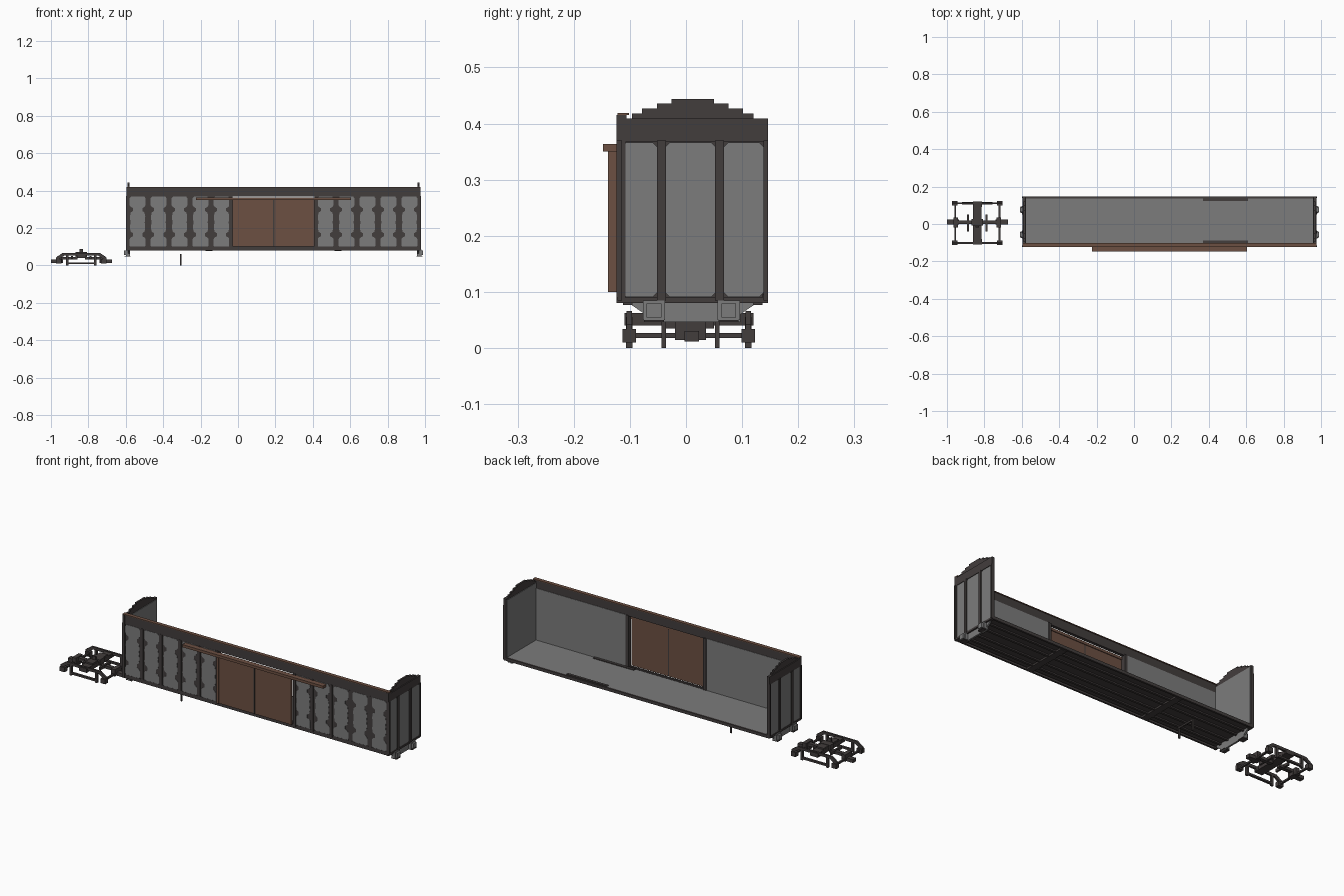
import bpy, bmesh
from mathutils import Vector

cube = bpy.data.objects.get("Cube")
if cube:
    bpy.data.objects.remove(cube)

CX, CY = 0.19, 0.012       # middle of the wagon body
HALF = 0.785               # half length of the body
TX, TY = -0.838, 0.005     # middle of the detached truck


def material(name, rgb):
    m = bpy.data.materials.new(name)
    m.use_nodes = True
    m.diffuse_color = (*rgb, 1)
    m.node_tree.nodes["Principled BSDF"].inputs["Base Color"].default_value = (*rgb, 1)
    return m


DARK = material("dark_iron", (0.055, 0.047, 0.046))
GREY = material("panel_grey", (0.2, 0.2, 0.2))
BROWN = material("door_brown", (0.15, 0.08, 0.055))


def finish(name, bm, mat):
    bmesh.ops.recalc_face_normals(bm, faces=bm.faces)
    mesh = bpy.data.meshes.new(name)
    bm.to_mesh(mesh)
    bm.free()
    mesh.materials.append(mat)
    ob = bpy.data.objects.new(name, mesh)
    bpy.context.collection.objects.link(ob)
    return ob


def box(name, x, y, z, mat):
    """Box from three (low, high) ranges."""
    bm = bmesh.new()
    bmesh.ops.create_cube(bm, size=1)
    for v in bm.verts:
        v.co = [(r[0] + r[1]) / 2 + c * (r[1] - r[0]) for r, c in zip((x, y, z), v.co)]
    return finish(name, bm, mat)


def prism(name, points, axis, low, high, mat):
    """Extrude a (horizontal, z) outline along x or y."""
    bm = bmesh.new()
    place = (lambda h, z: (low, h, z)) if axis == "x" else (lambda h, z: (h, low, z))
    face = bm.faces.new([bm.verts.new(place(h, z)) for h, z in points])
    ext = bmesh.ops.extrude_face_region(bm, geom=[face])
    step = Vector((high - low, 0, 0) if axis == "x" else (0, high - low, 0))
    bmesh.ops.translate(bm, vec=step, verts=[g for g in ext["geom"] if isinstance(g, bmesh.types.BMVert)])
    return finish(name, bm, mat)


def mirrored(half, centre):
    """Close a right-hand (half width, z) profile symmetrically."""
    return [(centre + h, z) for h, z in half] + [(centre - h, z) for h, z in reversed(half)]


def span(centre, half):
    return (centre - half, centre + half)


def along(side, a, b):
    """Range of x measured from the body middle toward one end."""
    return tuple(sorted((CX + side * a, CX + side * b)))


# Floor and underframe
box("floor", span(CX, 0.772), (-0.106, 0.136), (0.09, 0.096), GREY)
box("floor_underside", span(CX, 0.772), (-0.106, 0.136), (0.086, 0.0899), DARK)
box("back_sill", span(CX, HALF), (0.136, 0.146), (0.08, 0.096), DARK)
box("front_sill", span(CX, HALF), (-0.122, -0.112), (0.08, 0.1), DARK)
for i, y in enumerate((-0.07, -0.02, 0.044, 0.094)):
    box(f"stringer_{i}", span(CX, 0.77), span(y, 0.006), (0.079, 0.087), DARK)
for side in (-1, 1):
    box("cross_bearer", span(CX + side * 0.345, 0.018), (-0.112, 0.136), (0.077, 0.088), DARK)
for y in (-0.096, 0.13):
    box("floor_strip", (0.37, 0.61), span(y, 0.007), (0.096, 0.1), DARK)

# Brake hanger below the floor
for y in (-0.04, 0.056):
    box("hanger_post", span(-0.305, 0.004), span(y, 0.004), (0, 0.06), DARK)
box("hanger_bar", span(-0.305, 0.004), (-0.04, 0.056), (0.05, 0.058), DARK)

# Front wall: a half of plain wall on each side of the door opening
for side in (-1, 1):
    box("front_wall", along(side, 0.225, HALF), (-0.12, -0.108), (0.09, 0.375), DARK)
    box("inner_lining", along(side, 0.235, 0.772), (-0.1079, -0.104), (0.096, 0.372), GREY)
    box("door_post", along(side, 0.22, 0.237), (-0.124, -0.101), (0.09, 0.372), DARK)
    box("corner_post", along(side, 0.772, HALF), (-0.124, -0.108), (0.08, 0.415), DARK)
box("top_chord", span(CX, HALF), (-0.122, -0.106), (0.368, 0.415), DARK)
box("top_cap", span(CX, HALF), (-0.122, -0.102), (0.415, 0.419), BROWN)

# Pressed side panels: three lobes joined by necks
LOBES = [(0.036, 0.097), (0.043, 0.106), (0.043, 0.14), (0.036, 0.15), (0.025, 0.155), (0.025, 0.172),
         (0.037, 0.18), (0.041, 0.2), (0.038, 0.23), (0.041, 0.26), (0.037, 0.282), (0.025, 0.29),
         (0.025, 0.306), (0.036, 0.312), (0.043, 0.322), (0.043, 0.358), (0.036, 0.367)]
for side in (-1, 1):
    for i in range(5):
        x = CX + side * (0.278 + 0.1122 * i)
        prism(f"side_panel_{i}", mirrored(LOBES, x), "y", -0.1215, -0.1195, GREY)
        box(f"side_rib_{i}", span(x + side * 0.056, 0.006), (-0.1235, -0.119), (0.09, 0.37), DARK)

# Sliding door pair and its rail
for side in (-1, 1):
    box("door_leaf", along(side, 0.003, 0.219), (-0.134, -0.124), (0.1, 0.357), BROWN)
    box("door_stile", along(side, 0.207, 0.219), (-0.139, -0.134), (0.1, 0.357), BROWN)
box("door_seam", span(CX, 0.004), (-0.136, -0.126), (0.1, 0.355), DARK)
box("door_rail", span(CX, 0.415), (-0.148, -0.12), (0.35, 0.364), BROWN)

# End walls with stepped crown, ribs, panels and draft gear
CROWN = [(0.134, 0.08), (0.134, 0.409), (0.108, 0.409), (0.108, 0.418), (0.09, 0.418), (0.09, 0.427),
         (0.064, 0.427), (0.064, 0.436), (0.038, 0.436), (0.038, 0.444)]
SILL = [(0.065, 0.046), (0.085, 0.046), (0.085, 0.06), (0.108, 0.076), (0.108, 0.09)]
for side in (-1, 1):
    low, high = along(side, 0.77, 0.78)
    prism("end_wall", mirrored(CROWN, CY), "x", low, high, DARK)
    box("end_lining", along(side, 0.767, 0.7701), (-0.106, 0.142), (0.096, 0.4), GREY)
    box("end_header", along(side, 0.779, HALF), (-0.122, 0.146), (0.367, 0.409), DARK)
    box("end_footer", along(side, 0.779, HALF), (-0.122, 0.146), (0.08, 0.09), DARK)
    for y in (-0.118, -0.044, 0.06, 0.142):
        box("end_rib", along(side, 0.779, 0.788), span(y, 0.004 if abs(y) > 0.1 else 0.008), (0.085, 0.37), DARK)
    for y0, y1 in ((-0.114, -0.052), (-0.036, 0.052), (0.068, 0.138)):
        c, w = (y0 + y1) / 2, (y1 - y0) / 2
        outline = [(w - 0.007, 0.091), (w, 0.098), (w, 0.359), (w - 0.007, 0.366)]
        low, high = along(side, 0.779, 0.783)
        prism("end_panel", mirrored(outline, c), "x", low, high, GREY)
    low, high = along(side, 0.768, 0.777)
    prism("end_beam", mirrored(SILL[1:], CY), "x", low, high, GREY)
    for y in (-0.057, 0.076):
        box("buffer_block", along(side, 0.77, 0.79), span(y, 0.02), (0.05, 0.085), GREY)
        box("buffer_face", along(side, 0.79, 0.8), span(y, 0.013), (0.054, 0.079), GREY)
        box("buffer_shoe", along(side, 0.765, 0.797), span(y, 0.018), (0.046, 0.0499), DARK)

# Detached truck: side frames, made as arches with a bottom tie
for side in (-1, 1):
    y = TY + side * 0.106
    arch = [(0.135, 0.012), (0.135, 0.042), (0.1, 0.066), (0.06, 0.066)]
    inner = [(0.06, 0.052), (0.09, 0.052), (0.118, 0.034), (0.118, 0.012)]
    for s in (-1, 1):
        prism("side_arch", [(TX + s * h, z) for h, z in arch + inner], "y", y - 0.005, y + 0.005, DARK)
        box("axle_box", span(TX + s * 0.12, 0.014), span(y, 0.012), (0.01, 0.034), DARK)
        box("frame_foot", span(TX + s * 0.075, 0.006), span(y, 0.006), (0.0, 0.055), DARK)
    box("arch_top", span(TX, 0.065), span(y, 0.005), (0.052, 0.066), DARK)
    box("arch_tie", span(TX, 0.08), span(y, 0.006), (0.006, 0.016), DARK)
    box("spring_seat", span(TX, 0.024), span(y - side * 0.006, 0.014), (0.045, 0.06), DARK)

# Truck bolster, centre beam, brake beams and pivot
box("bolster", span(TX, 0.023), span(TY, 0.115), (0.04, 0.062), DARK)
for side in (-1, 1):
    box("bolster_cap", span(TX, 0.022), span(TY + side * 0.042, 0.022), (0.062, 0.07), DARK)
    box("centre_beam_end", span(TX + side * 0.13, 0.033), span(0.01, 0.013), (0.012, 0.03), DARK)
    box("centre_beam_arm", span(TX + side * 0.07, 0.05), span(0.01, 0.01), (0.03, 0.045), DARK)
    box("motor_block", span(TX + side * 0.115, 0.011), span(0.008, 0.028), (0.014, 0.05), DARK)
    box("brake_beam", span(TX + side * 0.118, 0.005), span(TY, 0.105), (0.018, 0.027), DARK)
    box("cross_tie", span(TX + side * 0.05, 0.005), span(TY, 0.045), (0.035, 0.05), DARK)
box("pivot_block", span(TX, 0.03), span(0.01, 0.018), (0.045, 0.072), DARK)
box("pivot_pin", span(TX, 0.01), span(-0.014, 0.004), (0.06, 0.088), DARK)
